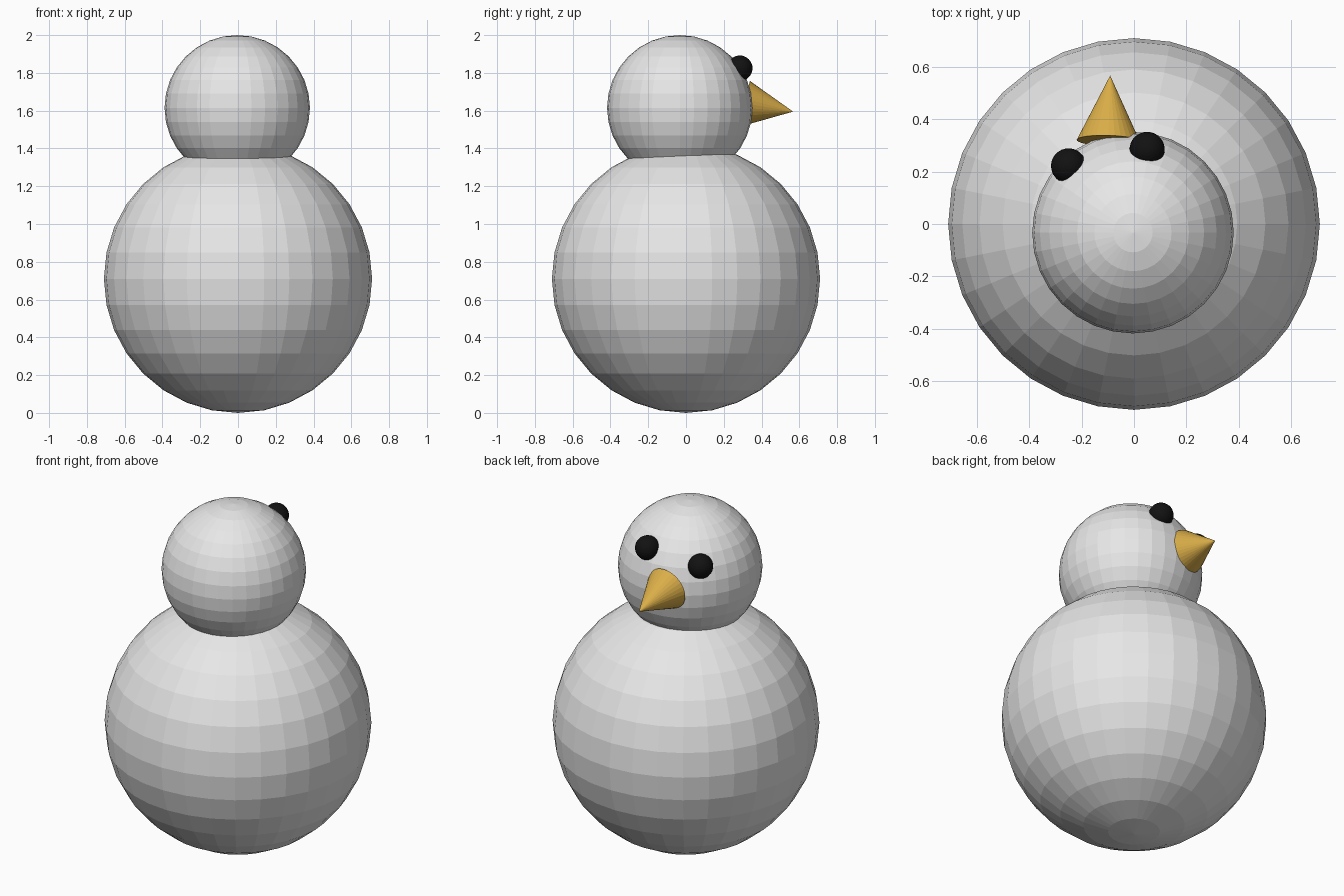
import bpy
from mathutils import Vector

if "Cube" in bpy.data.objects:
    bpy.data.objects.remove(bpy.data.objects["Cube"])


def material(name, rgb):
    m = bpy.data.materials.new(name)
    m.diffuse_color = (*rgb, 1.0)
    m.use_nodes = True
    m.node_tree.nodes["Principled BSDF"].inputs["Base Color"].default_value = m.diffuse_color
    return m


GREY = material("pale grey", (0.8, 0.8, 0.8))
BLACK = material("black", (0.006, 0.006, 0.006))
ORANGE = material("beak orange", (0.70, 0.42, 0.065))


def finish(name, mat):
    ob = bpy.context.object
    ob.name = name
    ob.data.materials.append(mat)
    return ob


def ball(name, radius, centre, mat):
    bpy.ops.mesh.primitive_uv_sphere_add(
        segments=32, ring_count=16, radius=radius, location=centre)
    return finish(name, mat)


def cone(name, radius, base, tip, mat):
    base, tip = Vector(base), Vector(tip)
    axis = tip - base
    bpy.ops.mesh.primitive_cone_add(
        vertices=32, radius1=radius, radius2=0, depth=axis.length,
        location=(base + tip) / 2,
        rotation=axis.to_track_quat('Z', 'Y').to_euler())
    return finish(name, mat)


# stacked body and head, head set slightly toward the front
ball("body", 0.71, (0, 0, 0.71), GREY)
ball("head", 0.385, (-0.004, -0.033, 1.615), GREY)

# eyes sit half sunk in the head, which is turned to the back left and tipped
ball("eye_right", 0.067, (0.050, 0.285, 1.825), BLACK)
ball("eye_left", 0.067, (-0.250, 0.222, 1.773), BLACK)

# beak points backward and slightly down
cone("beak", 0.121, (-0.098, 0.318, 1.638), (-0.091, 0.567, 1.595), ORANGE)
